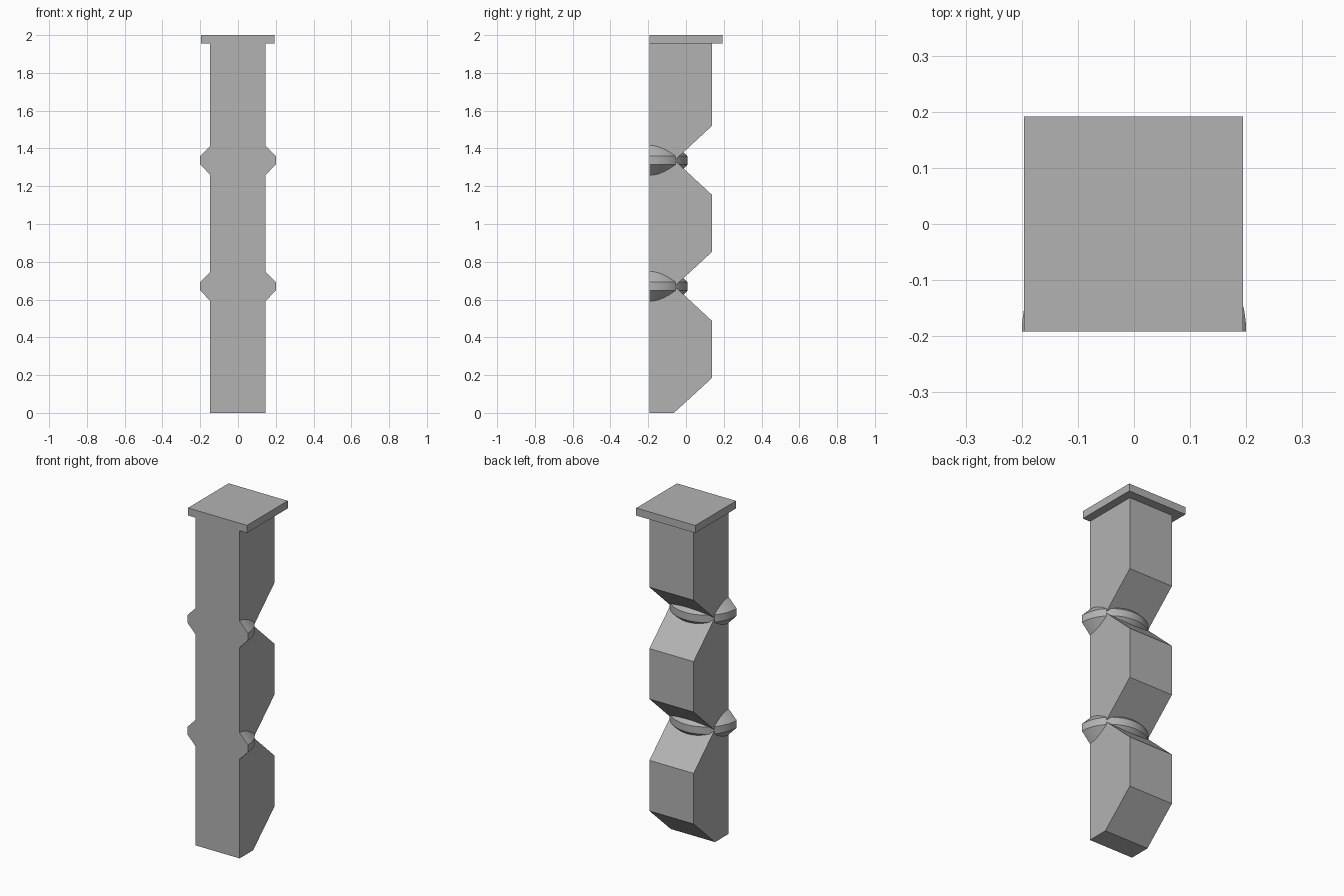
import bpy, bmesh, math

if "Cube" in bpy.data.objects:
    bpy.data.objects.remove(bpy.data.objects["Cube"])

FRONT = -0.192          # flat front plane shared by all parts
grey = bpy.data.materials.new("plain grey")
grey.diffuse_color = (0.45, 0.45, 0.45, 1)
grey.use_nodes = True
grey.node_tree.nodes["Principled BSDF"].inputs["Base Color"].default_value = grey.diffuse_color


def add_object(name, bm):
    bmesh.ops.recalc_face_normals(bm, faces=bm.faces)
    mesh = bpy.data.meshes.new(name)
    bm.to_mesh(mesh)
    bm.free()
    mesh.materials.append(grey)
    obj = bpy.data.objects.new(name, mesh)
    bpy.context.collection.objects.link(obj)
    return obj


def extrude_profile(name, profile, x0, x1):
    """Extrude a (y, z) outline along x."""
    bm = bmesh.new()
    face = bm.faces.new([bm.verts.new((x0, y, z)) for y, z in profile])
    ext = bmesh.ops.extrude_face_region(bm, geom=[face])
    verts = [v for v in ext["geom"] if isinstance(v, bmesh.types.BMVert)]
    bmesh.ops.translate(bm, verts=verts, vec=(x1 - x0, 0, 0))
    return add_object(name, bm)


def half_collar(name, z, steps=32):
    """Half of a bevelled disc, cut flat at the front."""
    bm = bmesh.new()
    rings = []
    for r, h in ((0.125, -0.1), (0.2, -0.022), (0.2, 0.022), (0.125, 0.1)):
        rings.append([bm.verts.new((r * math.cos(math.pi * i / steps),
                                    FRONT + r * math.sin(math.pi * i / steps), z + h))
                      for i in range(steps + 1)])
    for low, high in zip(rings, rings[1:]):
        for i in range(steps):
            bm.faces.new((low[i], low[i + 1], high[i + 1], high[i]))
    bm.faces.new(rings[0])
    bm.faces.new(rings[-1])
    bm.faces.new([r[0] for r in rings] + [r[-1] for r in reversed(rings)])
    return add_object(name, bm)


# Post with V notches cut into the back
notches = (0.67, 1.337)
outline = [(FRONT, 0), (-0.064, 0), (0.138, 0.185)]
for z in notches:
    outline += [(0.138, z - 0.183), (-0.06, z), (0.138, z + 0.183)]
outline += [(0.138, 1.956), (FRONT, 1.956)]
post = extrude_profile("notched_post", outline, -0.147, 0.145)

# Square cap plate
extrude_profile("cap_plate", [(FRONT, 1.955), (0.192, 1.955), (0.192, 2), (FRONT, 2)],
                -0.196, 0.194)

# Collars fused into the post at each notch
for i, z in enumerate(notches):
    collar = half_collar(f"collar_{i + 1}", z)
    collar.hide_render = True
    mod = post.modifiers.new("fuse collar", 'BOOLEAN')
    mod.operation = 'UNION'
    mod.solver = 'EXACT'
    mod.object = collar
    bpy.context.view_layer.objects.active = post
    bpy.ops.object.modifier_apply(modifier=mod.name)
    bpy.data.objects.remove(collar)

# Smooth the round surfaces, keep edges sharp
post.select_set(True)
bpy.context.view_layer.objects.active = post
bpy.ops.object.shade_smooth_by_angle(angle=math.radians(20))
